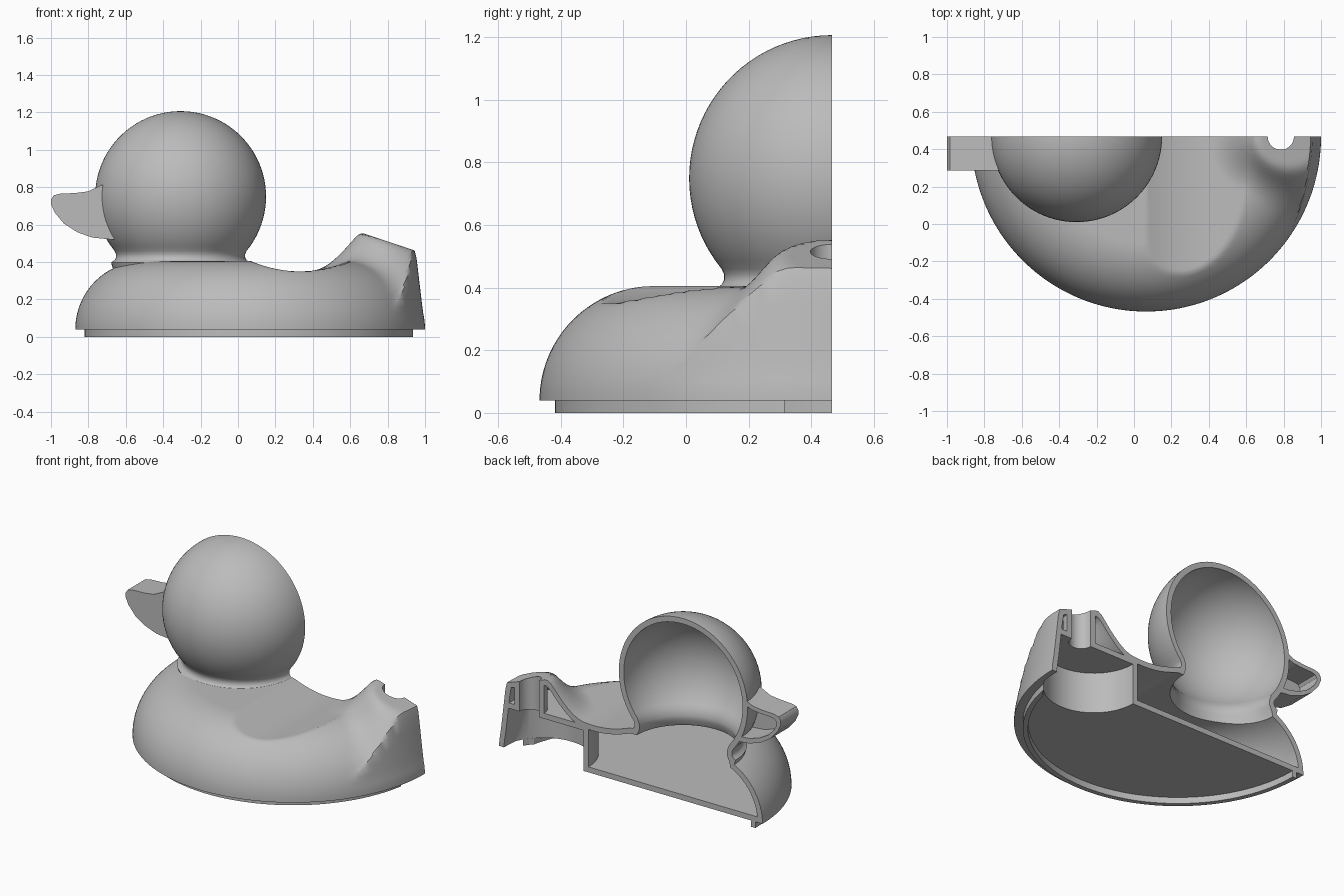
import bpy, bmesh, math
from mathutils import Vector

old = bpy.data.objects.get("Cube")
if old:
    bpy.data.objects.remove(old, do_unlink=True)

CUT = 0.467                      # plane where the toy is sliced in half
WALL = 0.035                     # shell thickness
BODY_X, TAIL_X, HEAD_X = 0.065, 0.785, -0.307
RIM = 0.04                       # height of the body's lower edge

grey = bpy.data.materials.new("plain_grey")
grey.use_nodes = True
GREY = (0.5, 0.5, 0.5, 1)
grey.diffuse_color = GREY
grey.node_tree.nodes["Principled BSDF"].inputs["Base Color"].default_value = GREY


def make(name, bm):
    bmesh.ops.recalc_face_normals(bm, faces=bm.faces)
    mesh = bpy.data.meshes.new(name)
    bm.to_mesh(mesh)
    bm.free()
    mesh.materials.append(grey)
    ob = bpy.data.objects.new(name, mesh)
    bpy.context.collection.objects.link(ob)
    return ob


def combine(target, other, operation):
    mod = target.modifiers.new("combine", 'BOOLEAN')
    mod.operation, mod.solver, mod.object = operation, 'EXACT', other
    bpy.context.view_layer.objects.active = target
    bpy.ops.object.modifier_apply(modifier=mod.name)


def skin(name, rings, top, bottom=None):
    """Close stacked rings into a solid, with a pole or flat cap at each end."""
    bm = bmesh.new()
    loops = [[bm.verts.new(p) for p in ring] for ring in rings]
    for a, b in zip(loops, loops[1:]):
        for i in range(len(a)):
            j = (i + 1) % len(a)
            bm.faces.new((a[i], a[j], b[j], b[i]))
    for loop, pole in ((loops[0], top), (loops[-1], bottom)):
        if pole is None:
            bm.faces.new(loop)
        else:
            tip = bm.verts.new(pole)
            for i in range(len(loop)):
                bm.faces.new((loop[i], loop[(i + 1) % len(loop)], tip))
    return make(name, bm)


def circle(cx, r, z, n):
    return [(cx + r * math.cos(2 * math.pi * i / n),
             CUT + r * math.sin(2 * math.pi * i / n), z) for i in range(n)]


def cylinder(name, cx, r, z0, z1, n=96):
    return skin(name, [circle(cx, r, z1, n), circle(cx, r, z0, n)], None)


def box(name, lo, hi):
    bm = bmesh.new()
    bmesh.ops.create_cube(bm, size=1)
    lo, hi = Vector(lo), Vector(hi)
    for v in bm.verts:
        v.co = (lo + hi) / 2 + v.co * (hi - lo)
    return make(name, bm)


def smooth_max(a, b, k):
    h = max(k - abs(a - b), 0) / k
    return max(a, b) + h * h * k / 4


# Body: rounded disc with a saddle behind the neck and a raised tail
def body_height(x, y, r, t):
    radius, fillet = 0.935 - t, 0.365 - t
    u = min(max((r - 0.57) / fillet, 0), 1)
    body = RIM + fillet * math.sqrt(1 - u * u)
    body = min(body, 0.35 - t + 0.81 * (x - 0.33) ** 2)
    if x < 0.33:
        return body
    cone = 0.71 - 1.4 * t - 1.13 * math.hypot(x - TAIL_X, y - CUT)
    slant = 0.56 - t - 0.333 * (x - 0.65)
    tail = -smooth_max(-cone, -slant, 0.035)
    tail = min(tail, RIM + (radius - r) * 8.4)
    return smooth_max(body, tail, min(0.08, (radius - r) * 1.5 + 0.0005))


def body_solid(name, t, floor=None, n=192):
    fillet = 0.365 - t
    radii = [0.57 * i / 24 for i in range(1, 25)]
    radii += [0.57 + fillet * math.sin(math.pi / 2 * i / 28) for i in range(1, 29)]
    rings = [[(x, y, body_height(x, y, r, t)) for x, y, _ in circle(BODY_X, r, 0, n)]
             for r in radii]
    if floor is not None:
        rings.append(circle(BODY_X, radii[-1], floor, n))
    return skin(name, rings, (BODY_X, CUT, body_height(BODY_X, CUT, 0, t)))


# Head: ball with a short concave neck
def head_solid(name, r, neck, n=96):
    start = math.radians(4)
    end = math.acos(-0.29 / 0.457)
    profile = []
    for i in range(33):
        a = start + (end - start) * i / 32
        profile.append((r * math.sin(a), 0.75 + r * math.cos(a)))
    return skin(name, [circle(HEAD_X, q, z, n) for q, z in profile + neck],
                (HEAD_X, CUT, 0.75 + r))


OUTER_NECK = [(0.345, 0.442), (0.345, 0.425), (0.353, 0.41), (0.372, 0.398),
              (0.36, 0.36), (0.36, 0.2)]
INNER_NECK = [(0.31, 0.44), (0.312, 0.41), (0.33, 0.37), (0.34, 0.25)]


# Beak: side profile extruded across the face
def beak_solid(name, inset):
    side = [(-0.999, 0.735), (-0.985, 0.757), (-0.95, 0.766), (-0.87, 0.769),
            (-0.8, 0.778), (-0.73, 0.812), (-0.5, 0.812), (-0.5, 0.52),
            (-0.67, 0.52), (-0.78, 0.531), (-0.86, 0.56), (-0.93, 0.605),
            (-0.98, 0.665), (-1.0, 0.71)]
    mid = Vector((-0.75, 0.665))
    pts = []
    for p in side:
        d = Vector(p) - mid
        pts.append(mid + Vector((d.x * (1 - inset / 0.25), d.y * (1 - inset / 0.125))))
    half = 0.18 - inset
    return skin(name, [[(p.x, CUT + s * half, p.y) for p in pts] for s in (-1, 1)], None)


shell = body_solid("duck_body_and_head", 0)
head = head_solid("head_helper", 0.457, OUTER_NECK)
combine(shell, head, 'UNION')

# Hollow inside, leaving a floor, a socket housing and a tube in the tail
inner = body_solid("inner_helper", WALL, -0.1)
cavity = inner.copy()
cavity.data = inner.data.copy()
bpy.context.collection.objects.link(cavity)
housing = cylinder("housing_helper", 0.69, 0.325, -0.2, 0.335)
tube = cylinder("tube_helper", TAIL_X, 0.105, -0.2, 1, 48)
slab = box("slab_helper", (-2, -2, -0.5), (2, 2, 0.075))
inner_head = head_solid("inner_head_helper", 0.457 - WALL, INNER_NECK)
for cutter in (housing, tube, slab):
    combine(cavity, cutter, 'DIFFERENCE')
combine(cavity, inner_head, 'UNION')
combine(shell, cavity, 'DIFFERENCE')

# Socket under the tail and the hole through its top
socket = cylinder("socket_helper", 0.69, 0.29, -0.05, 0.3)
combine(socket, inner, 'INTERSECT')
hole = cylinder("hole_helper", TAIL_X, 0.07, 0.2, 1, 48)
combine(shell, socket, 'DIFFERENCE')
combine(shell, hole, 'DIFFERENCE')

# Hollow beak seated on the head
beak = beak_solid("beak", 0)
beak_core = beak_solid("beak_core_helper", 0.03)
combine(beak, beak_core, 'DIFFERENCE')
combine(beak, head, 'DIFFERENCE')

# Thin locating lip under the body, open at the socket
lip = cylinder("base_lip", BODY_X, 0.885, 0, RIM, 128)
lip_core = cylinder("lip_core_helper", BODY_X, 0.855, -0.1, 0.1, 128)
lip_gap = cylinder("lip_gap_helper", 0.69, 0.29, -0.2, 0.2)
combine(lip, lip_core, 'DIFFERENCE')
combine(lip, lip_gap, 'DIFFERENCE')

# Slice everything in half
half = box("half_helper", (-2, CUT, -1), (2, 3, 3))
for ob in (shell, beak, lip):
    combine(ob, half, 'DIFFERENCE')
    bpy.ops.object.select_all(action='DESELECT')
    ob.select_set(True)
    bpy.context.view_layer.objects.active = ob
    bpy.ops.object.shade_smooth_by_angle(angle=math.radians(32))

for helper in (head, inner, cavity, housing, tube, slab, inner_head, socket, hole,
               beak_core, lip_core, lip_gap, half):
    bpy.data.objects.remove(helper, do_unlink=True)
